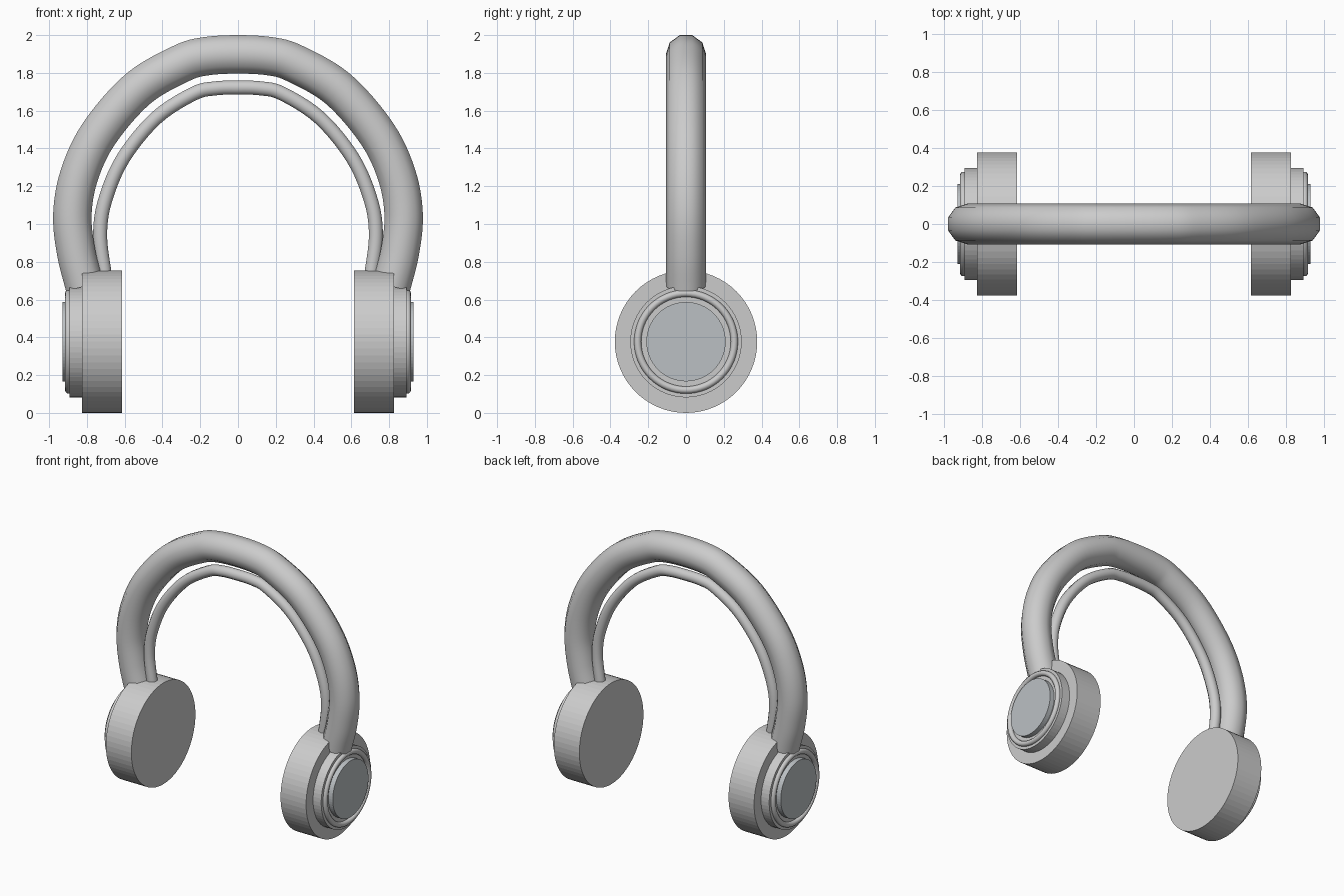
import bpy, bmesh, math
from mathutils import Vector, Matrix

if "Cube" in bpy.data.objects:
    bpy.data.objects.remove(bpy.data.objects["Cube"])

CUP_Z = 0.377


def finish(bm, name, smooth=False, mat=None):
    bmesh.ops.recalc_face_normals(bm, faces=bm.faces)
    for f in bm.faces:
        f.smooth = smooth and len(f.verts) == 4
    me = bpy.data.meshes.new(name)
    bm.to_mesh(me)
    bm.free()
    ob = bpy.data.objects.new(name, me)
    bpy.context.collection.objects.link(ob)
    if mat:
        me.materials.append(mat)
    return ob


def disc(name, side, x0, x1, r, mat=None):
    """Closed cylinder along x on one side of the head."""
    bm = bmesh.new()
    m = Matrix.Translation((side * (x0 + x1) / 2, 0, CUP_Z)) @ Matrix.Rotation(math.pi / 2, 4, 'Y')
    bmesh.ops.create_cone(bm, cap_ends=True, segments=64, radius1=r, radius2=r,
                          depth=x1 - x0, matrix=m)
    return finish(bm, name, mat=mat)


def sweep(name, path, radius, sides, closed=False):
    """Tube along path; each path item is (point, in-plane normal, binormal)."""
    bm = bmesh.new()
    rings = []
    for p, n, b in path:
        rings.append([bm.verts.new(p + radius * (math.cos(a) * b + math.sin(a) * n))
                      for a in (2 * math.pi * k / sides for k in range(sides))])
    count = len(rings)
    for i in range(count if closed else count - 1):
        r0, r1 = rings[i], rings[(i + 1) % count]
        for k in range(sides):
            j = (k + 1) % sides
            bm.faces.new((r0[k], r0[j], r1[j], r1[k]))
    if not closed:
        bm.faces.new(rings[0])
        bm.faces.new(rings[-1])
    return finish(bm, name, smooth=True)


def arch(half, steps=6):
    """Mirror a half profile (top to bottom) and smooth it into a full arch."""
    pts = [Vector((-x, 0, z)) for x, z in reversed(half[1:])] + [Vector((x, 0, z)) for x, z in half]
    pts = [2 * pts[0] - pts[1]] + pts + [2 * pts[-1] - pts[-2]]
    out = []
    for i in range(1, len(pts) - 2):
        a, b, c, d = pts[i - 1:i + 3]
        last = i == len(pts) - 3
        for s in range(steps + (1 if last else 0)):
            t = s / steps
            p = 0.5 * (2 * b + (c - a) * t + (2 * a - 5 * b + 4 * c - d) * t * t
                       + (3 * b - a - 3 * c + d) * t ** 3)
            tan = ((c - a) + 2 * (2 * a - 5 * b + 4 * c - d) * t
                   + 3 * (3 * b - a - 3 * c + d) * t * t).normalized()
            out.append((p, Vector((-tan.z, 0, tan.x)), Vector((0, 1, 0))))
    return out


# Padded headband and thin inner band
sweep("headband", arch([(0, 1.898), (0.17, 1.888), (0.30, 1.85), (0.53, 1.715), (0.735, 1.48),
                        (0.84, 1.26), (0.877, 1.05), (0.857, 0.85), (0.812, 0.67)]), 0.107, 10)
sweep("inner_band", arch([(0, 1.722), (0.12, 1.718), (0.235, 1.69), (0.435, 1.56), (0.61, 1.345),
                          (0.705, 1.12), (0.73, 0.94), (0.708, 0.75), (0.69, 0.65)]), 0.039, 10)

# Ear cups, mirrored left and right
plate_mat = bpy.data.materials.new("plate_grey")
plate_mat.diffuse_color = (0.5, 0.53, 0.55, 1)
plate_mat.use_nodes = True
plate_mat.node_tree.nodes["Principled BSDF"].inputs["Base Color"].default_value = plate_mat.diffuse_color
for side, tag in ((1, "right"), (-1, "left")):
    disc(f"ear_cushion_{tag}", side, 0.615, 0.825, 0.377)
    disc(f"ear_housing_{tag}", side, 0.80, 0.892, 0.295)
    disc(f"outer_plate_{tag}", side, 0.87, 0.928, 0.21, plate_mat)
    # Rounded trim ring
    ring = []
    for k in range(64):
        a = 2 * math.pi * k / 64
        n = Vector((0, math.cos(a), math.sin(a)))
        ring.append((Vector((side * 0.897, 0, CUP_Z)) + 0.256 * n, n, Vector((1, 0, 0))))
    sweep(f"trim_ring_{tag}", ring, 0.019, 12, closed=True)
